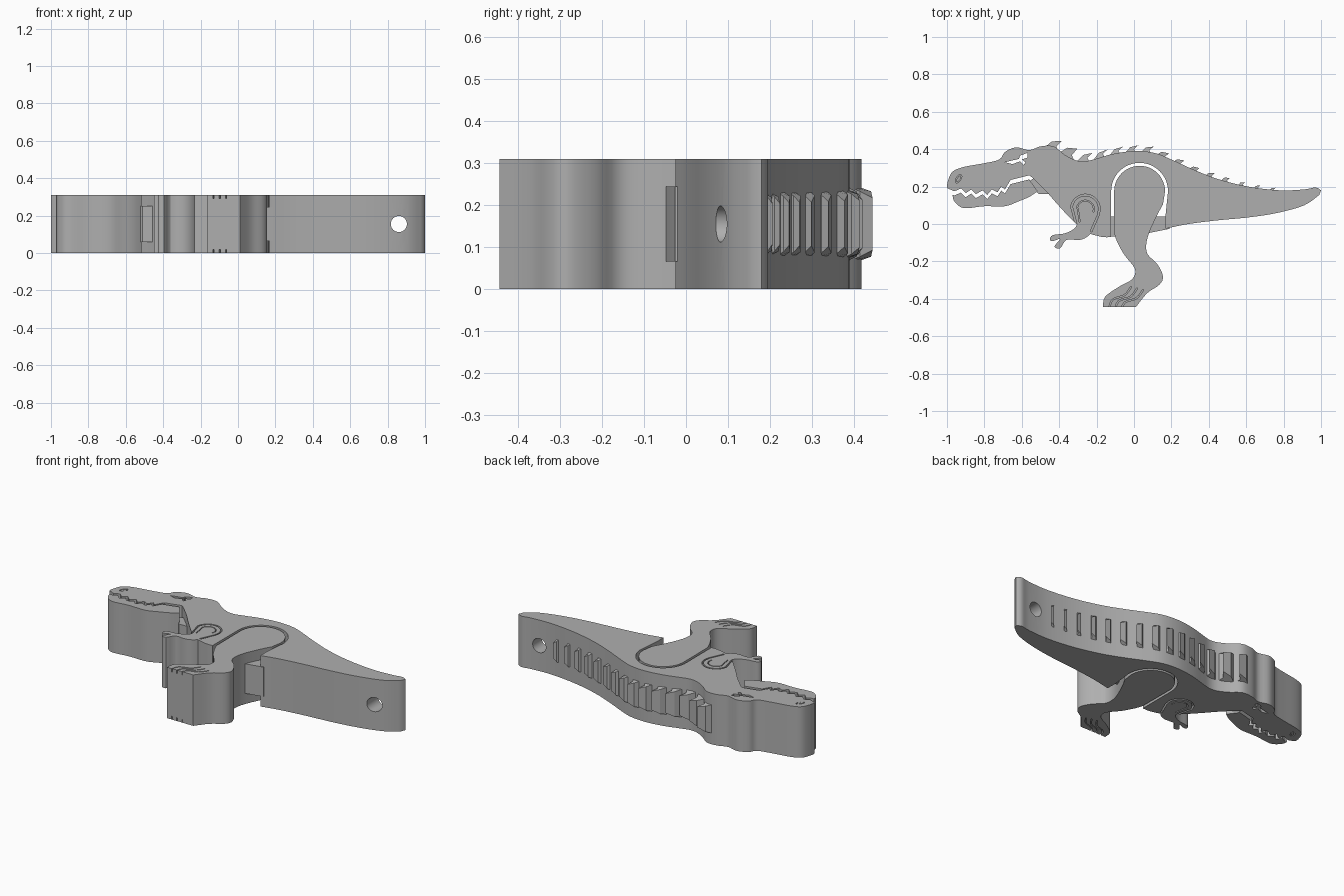
import bpy, bmesh, math
from mathutils import Vector

if "Cube" in bpy.data.objects:
    bpy.data.objects.remove(bpy.data.objects["Cube"])

UNIT = 0.01        # outlines are drawn in hundredths
THICK = 0.31
MID = THICK / 2
GROOVE = 0.02

grey = bpy.data.materials.new("plain grey")
grey.use_nodes = True
grey.diffuse_color = (0.43, 0.43, 0.43, 1)
grey.node_tree.nodes["Principled BSDF"].inputs["Base Color"].default_value = grey.diffuse_color


def smooth(points, steps=4):
    """Open Catmull-Rom curve through the points."""
    p = [Vector(q) for q in points]
    p = [p[0]] + p + [p[-1]]
    out = []
    for a, b, c, d in zip(p, p[1:], p[2:], p[3:]):
        for i in range(steps):
            t = i / steps
            out.append(((b * 2) + (c - a) * t + (a * 2 - b * 5 + c * 4 - d) * t * t
                        + (b * 3 - a - c * 3 + d) * t ** 3) / 2)
    return out + [p[-1]]


def arc(cx, cy, r, start, end, steps=24):
    angles = [math.radians(start + (end - start) * i / steps) for i in range(steps + 1)]
    return [Vector((cx + r * math.cos(a), cy + r * math.sin(a))) for a in angles]


def prism(name, outline, z0=0, z1=THICK, insets=None):
    """Extrude an outline upward; insets taper chosen corners in z."""
    insets = insets or [0] * len(outline)
    bm = bmesh.new()
    low = [bm.verts.new((q[0] * UNIT, q[1] * UNIT, z0 + i)) for q, i in zip(outline, insets)]
    top = [bm.verts.new((q[0] * UNIT, q[1] * UNIT, z1 - i)) for q, i in zip(outline, insets)]
    bm.faces.new(low)
    bm.faces.new(top)
    for i in range(len(low)):
        bm.faces.new((low[i - 1], low[i], top[i], top[i - 1]))
    bmesh.ops.recalc_face_normals(bm, faces=bm.faces)
    mesh = bpy.data.meshes.new(name)
    bm.to_mesh(mesh)
    bm.free()
    mesh.materials.append(grey)
    obj = bpy.data.objects.new(name, mesh)
    bpy.context.collection.objects.link(obj)
    return obj


def combine(target, tool, operation="DIFFERENCE"):
    bpy.context.view_layer.objects.active = target
    mod = target.modifiers.new("combine", "BOOLEAN")
    mod.operation, mod.object, mod.solver = operation, tool, "EXACT"
    bpy.ops.object.modifier_apply(modifier=mod.name)
    bpy.data.objects.remove(tool)


def engrave(target, path, width):
    """Cut a shallow ribbon along a path on both flat sides."""
    left, right = [], []
    for i, q in enumerate(path):
        along = (path[min(i + 1, len(path) - 1)] - path[max(i - 1, 0)]).normalized()
        side = Vector((-along.y, along.x)) * width / 2
        left.append(q + side)
        right.append(q - side)
    for z in (0, THICK):
        combine(target, prism("groove", left + right[::-1], z - GROOVE, z + GROOVE))


# Body: back, tail and belly, closed by the upper teeth
back = smooth([(-100, 19.5), (-99.5, 23), (-97, 28), (-91, 30.5), (-80, 32.5), (-72, 34.5),
               (-69, 38.5), (-63, 41), (-56, 39.5), (-50, 41.5), (-43, 41.5), (-37, 37),
               (-31, 34), (-26, 33.5), (-20, 35), (-11, 37.5), (0, 39), (11, 38), (21, 34),
               (32, 29), (45, 24), (61, 20), (78, 18), (91, 18.5), (97, 19.5), (100, 18)])
belly = smooth([(99, 15.5), (91, 10), (77, 6), (61, 3.5), (45, 2), (29, 0), (17, -2.5),
                (6, -5), (-12, -7), (-19, -6.5), (-26, -4), (-32, 1), (-40, 9.5),
                (-47, 17.5), (-54, 24.5)])
teeth = [Vector(q) for q in [(-56, 26), (-66, 23.5), (-69, 18.5), (-71, 20), (-73, 17),
                             (-76, 18.5), (-78.5, 15.5), (-81, 18), (-84.5, 16), (-87, 18.5),
                             (-90, 16.5), (-92.5, 19), (-96, 17.5), (-99.5, 19)]]
body = prism("body", back + belly + teeth)

# Arm, fused to the body and outlined by a groove
hand = smooth([(-33, 8), (-30.5, 1), (-32, -2.5), (-37, -5), (-43.5, -6), (-45, -8.5), (-43, -9),
               (-39.5, -8), (-42.5, -12), (-39.5, -13), (-36, -8.5), (-29, -8.5), (-24, -6),
               (-20, 0), (-18.5, 8)])
combine(body, prism("arm", hand), "UNION")
shoulder = smooth([(-31, 0), (-33, 8)]) + arc(-26, 8, 7.5, 180, 0)[1:] + smooth([(-19, 5), (-23, -4)])
engrave(body, shoulder, 0.9)
engrave(body, smooth([(-29, 1), (-30, 8)]) + arc(-26, 8, 4.5, 170, -20), 0.5)

# Hip opening, eye cut-out, nostril and keyring hole
hip = arc(3, 17.5, 15.2, 0, 180) + [(-12.2, -12), (17, -12), (16.8, 4)]
combine(body, prism("hip_cutter", hip, -1, 1))
eye = [(-69, 33), (-65, 32), (-61, 33.5), (-59, 31.5), (-58, 33), (-60, 34.5), (-57, 35.5),
       (-57, 38), (-61, 36.5), (-61.5, 34.8), (-65, 34)]
combine(body, prism("eye_cutter", eye, -1, 1))
nostril = [Vector((-93.8 + 1.2 * q.x + 0.9 * q.y, 24.2 + 2 * q.y)) for q in arc(0, 0, 1, 0, 340)]
engrave(body, nostril, 0.5)
bpy.ops.mesh.primitive_cylinder_add(vertices=40, radius=0.043, depth=1,
                                    location=(0.86, 0.1, MID), rotation=(math.pi / 2, 0, 0))
combine(body, bpy.context.object)

# Lower jaw mirrors the tooth line below the gap
chin = smooth([(-97, 15.5), (-96, 12), (-91, 8.5), (-80, 9.5), (-69, 9.5), (-62, 12),
               (-56, 14.5), (-51.5, 17.5)])
lower_teeth = [q - Vector((0, 2.2)) for q in teeth[:-1]]
jaw = prism("lower_jaw", chin + lower_teeth)

# Narrow connectors inside the jaw hinge and hip
hinge = prism("jaw_hinge", [(-57, 22), (-51, 16), (-44, 16), (-53, 25)], 0.06, 0.25)
core = prism("hip_core", [(-14, -6.9), (6, -5.2), (19, -2.6), (19, 4), (-14, 4)], 0.065, 0.245)

# Leg with rounded thigh, flat sole and toe grooves
shin = smooth([(-10.6, 12), (-10.5, 0), (-10, -7), (-5.5, -16), (0.5, -24), (-1, -29.5),
               (-8, -33.5), (-15.5, -39), (-16.5, -44.5)])
calf = smooth([(1, -44.5), (7, -37), (13.5, -32.5), (15.5, -28), (12.5, -21.5), (7.5, -16.5),
               (6.5, -11.5), (8, -5), (12, 4), (15.5, 10.5)])
leg = prism("leg", arc(3, 17.5, 13.6, 0, 180) + shin + calf)
for i in range(3):
    toe = smooth([(-13.5, -46), (-11.5, -40.5), (-5, -38), (-1.5, -33.5)])
    engrave(leg, [q + Vector((i * 3.2, -i * 0.8)) for q in toe], 0.6)


# Row of swept back spikes shrinking toward the tail
def back_height(x):
    return min(back, key=lambda q: abs(q.x - x)).y


spikes = []
COUNT = 15
for i in range(COUNT):
    t = i / (COUNT - 1)
    x = -48 + 120 * t
    size = 1 - 0.6 * t
    y = back_height(x)
    end = x + 8 * size
    tip = (x + 9.5 * size, max(back_height(end) + 4.5 * size ** 1.5, y + 1 - 3 * t))
    if i == 0:
        tip = (-38.5, 44.5)
    outline = [(x, y - 1), (x + 4 * size, (y + tip[1]) / 2 + 1 * size), tip,
               (x + 6.5 * size, (back_height(end) + tip[1]) / 2 - 0.5), (end, back_height(end) - 1.5)]
    edge = 0.065 + 0.015 * t
    spikes.append(prism("back_spike", outline, edge, THICK - edge, [0, 0.012, 0.028, 0.012, 0]))

# Soft curved walls with crisp rims
for obj in [body, jaw, leg, hinge, core] + spikes:
    bpy.ops.object.select_all(action="DESELECT")
    obj.select_set(True)
    bpy.context.view_layer.objects.active = obj
    bpy.ops.object.shade_smooth_by_angle(angle=math.radians(30))
